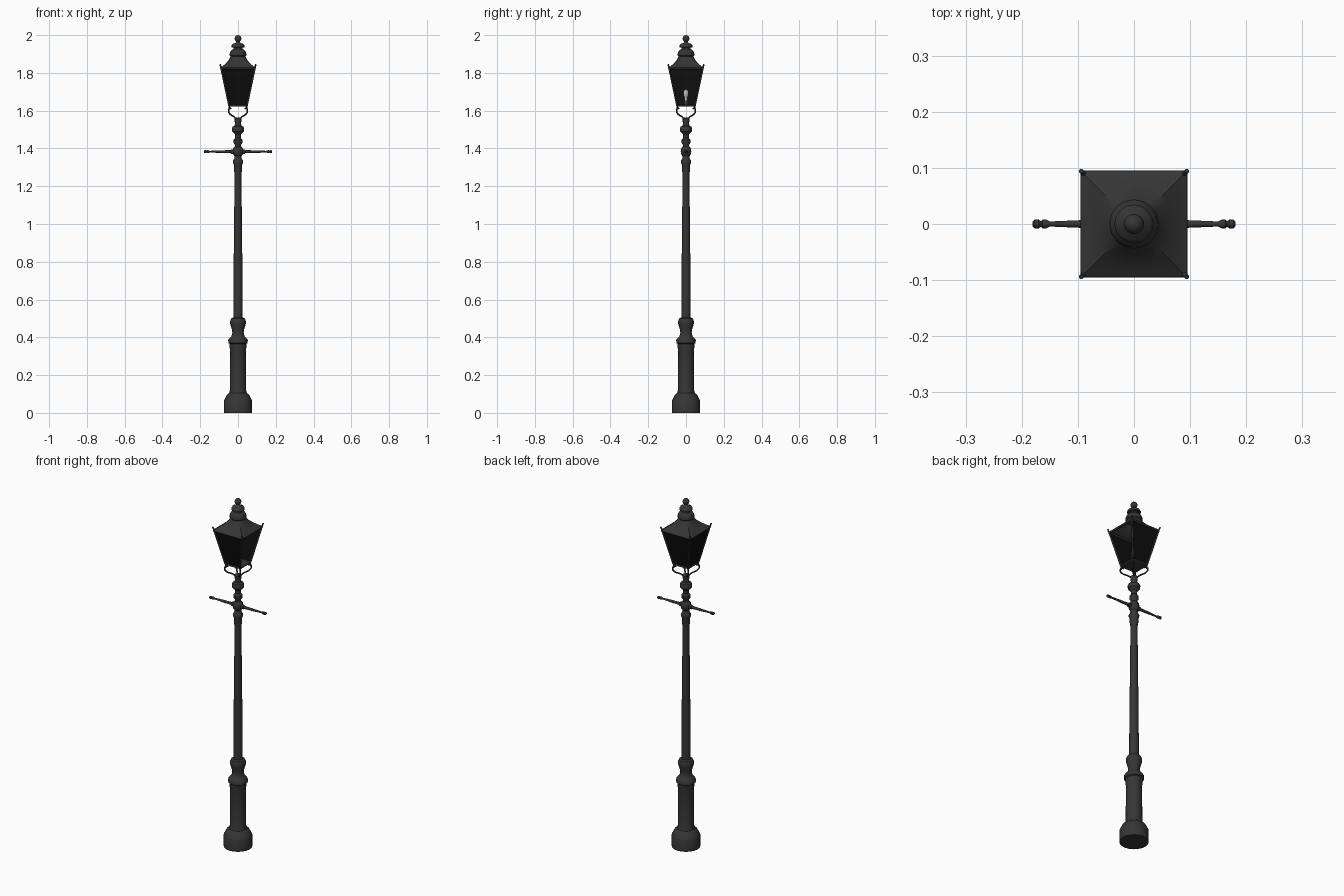
import bpy, math
from mathutils import Vector

if "Cube" in bpy.data.objects:
    bpy.data.objects.remove(bpy.data.objects["Cube"])


def material(name, r, g, b):
    m = bpy.data.materials.new(name)
    m.diffuse_color = (r, g, b, 1)
    m.use_nodes = True
    m.node_tree.nodes["Principled BSDF"].inputs["Base Color"].default_value = m.diffuse_color
    return m


IRON = material("dark iron", 0.036, 0.036, 0.036)
BLACK = material("black pane", 0.004, 0.004, 0.004)
BULB = material("pale bulb", 0.5, 0.5, 0.48)


def make(name, verts, faces, mat, angle=35):
    me = bpy.data.meshes.new(name)
    me.from_pydata([tuple(v) for v in verts], [], faces)
    me.materials.append(mat)
    ob = bpy.data.objects.new(name, me)
    bpy.context.collection.objects.link(ob)
    bpy.ops.object.select_all(action='DESELECT')
    ob.select_set(True)
    bpy.context.view_layer.objects.active = ob
    bpy.ops.object.shade_smooth_by_angle(angle=math.radians(angle))
    return ob


def loft(name, rings, mat, caps=True, angle=35):
    """Skin a list of equally long vertex rings."""
    n = len(rings[0])
    verts = [v for r in rings for v in r]
    faces = [(k * n + i, k * n + (i + 1) % n, (k + 1) * n + (i + 1) % n, (k + 1) * n + i)
             for k in range(len(rings) - 1) for i in range(n)]
    if caps:
        faces += [tuple(reversed(range(n))), tuple(range(len(verts) - n, len(verts)))]
    return make(name, verts, faces, mat, angle)


def lathe(name, profile, mat=IRON, n=16, axis='Z'):
    """Revolve (radius, position) pairs around z or x."""
    rings = []
    for r, h in profile:
        ring = [(r * math.cos(2 * math.pi * i / n), r * math.sin(2 * math.pi * i / n)) for i in range(n)]
        rings.append([(a, b, h) if axis == 'Z' else (h, a, b) for a, b in ring])
    return loft(name, rings, mat)


def ball(r, z, steps=8):
    return [(max(r * math.sin(math.pi * i / steps), 0.0005), z - r * math.cos(math.pi * i / steps))
            for i in range(steps + 1)]


def tube(name, pts, radius, smooth=False):
    """Round bar along a path."""
    cu = bpy.data.curves.new(name, 'CURVE')
    cu.dimensions = '3D'
    cu.bevel_depth = radius
    cu.bevel_resolution = 2
    cu.use_fill_caps = True
    cu.resolution_u = 5
    if smooth:
        sp = cu.splines.new('BEZIER')
        sp.bezier_points.add(len(pts) - 1)
        for bp, p in zip(sp.bezier_points, pts):
            bp.co = p
            bp.handle_left_type = bp.handle_right_type = 'AUTO'
    else:
        sp = cu.splines.new('POLY')
        sp.points.add(len(pts) - 1)
        for bp, p in zip(sp.points, pts):
            bp.co = (*p, 1)
    cu.materials.append(IRON)
    ob = bpy.data.objects.new(name, cu)
    bpy.context.collection.objects.link(ob)
    return ob


# Pedestal and its moulded neck
lathe("pedestal", [(.075, 0), (.075, .065), (.07, .075), (.06, .095), (.047, .105), (.043, .12),
                   (.041, .33), (.044, .345), (.045, .365), (.051, .37), (.052, .385), (.046, .395),
                   (.035, .405), (.03, .425), (.032, .44), (.041, .47), (.042, .485), (.036, .5), (.025, .505)], n=20)
# Tapered shaft
lathe("shaft", [(.025, .5), (.024, .7), (.018, 1.27), (.018, 1.3)])
# Collars at the top of the shaft
lathe("upper_collars", [(.019, 1.27), (.022, 1.29), (.022, 1.315), (.027, 1.325), (.027, 1.335), (.02, 1.345),
                        (.019, 1.36), (.026, 1.37), (.028, 1.385), (.026, 1.4), (.017, 1.41),
                        (.017, 1.42), (.024, 1.43), (.024, 1.445), (.015, 1.455), (.017, 1.475),
                        (.031, 1.49), (.033, 1.505), (.028, 1.515), (.018, 1.52), (.016, 1.535),
                        (.019, 1.545), (.019, 1.56), (.012, 1.563)])
# Ladder rest crossbar, mirrored profile along x
half = [(.012, .028), (.012, .036), (.008, .04), (.007, .09), (.0045, .15), (.008, .157), (.008, .163),
        (.005, .166), (.008, .17), (.008, .177), (.004, .181)]
lathe("ladder_rest", [(r, -x) for r, x in reversed(half)] + half, n=12, axis='X')
for ob in [bpy.data.objects["ladder_rest"]]:
    ob.location.z = 1.383

# Lantern frame dimensions
ZB, ZT, HB, HT = 1.627, 1.825, .047, .089
corners = [(1, -1), (1, 1), (-1, 1), (-1, -1)]


def square(h, z):
    return [Vector((a * h, b * h, z)) for a, b in corners]


bottom, top = square(HB, ZB), square(HT, ZT)
for i, (a, b) in enumerate(corners):
    j = (i + 1) % 4
    # Scrolled bracket carrying each corner
    tube("bracket", [(a * x, b * x, z) for x, z in
                     [(.008, 1.553), (.022, 1.568), (.043, 1.583), (.05, 1.6), (.045, 1.614),
                      (.037, 1.611)]], .0042, True)
    tube("bracket_foot", [(a * .046, b * .046, 1.605), (a * .046, b * .046, ZB)], .004)
    # Corner posts and rails
    tube("corner_post", [bottom[i], top[i]], .0048)
    tube("bottom_rail", [bottom[i], bottom[j]], .005)
    tube("top_rail", [top[i], top[j]], .006)
    # Curved horn at each roof corner
    tube("corner_horn", [(a * .086, b * .086, 1.823), (a * .091, b * .091, 1.832),
                         (a * .0945, b * .0945, 1.845)], .0042, True)
    # Dark panes on three sides, the right side is open
    if i != 0:
        make("pane", [bottom[i], bottom[j], top[j], top[i]], [(0, 1, 2, 3)], BLACK)

# Lantern floor
loft("lantern_floor", [square(HB, ZB - .004), square(HB, ZB + .003)], IRON)


# Roof: square eaves flowing into a round neck
def roof_ring(h, z, roundness, n=32):
    pts = []
    for i in range(n):
        t = 2 * math.pi * i / n
        c, s = math.cos(t), math.sin(t)
        k = (1 - roundness) / max(abs(c), abs(s)) + roundness
        pts.append((h * k * c, h * k * s, z))
    return pts


loft("roof", [roof_ring(*p) for p in [(.093, 1.82, 0), (.093, 1.829, 0), (.077, 1.839, .02),
                                      (.06, 1.855, .2), (.046, 1.873, .6), (.038, 1.89, 1)]], IRON, False, 40)
# Vented chimney and finial
lathe("chimney", [(.038, 1.885), (.044, 1.892), (.044, 1.902), (.04, 1.913), (.034, 1.922), (.025, 1.926),
                  (.025, 1.934), (.035, 1.936), (.035, 1.944), (.029, 1.953), (.014, 1.959), (.008, 1.968)])
lathe("finial_ball", ball(.018, 1.982), n=16)

# Lamp holder and bulb
lathe("lamp_holder", [(.011, ZB), (.011, 1.65), (.008, 1.655)], n=12)
lathe("bulb", [(.008, 1.652), (.008, 1.668), (.012, 1.678), (.014, 1.69), (.012, 1.703), (.006, 1.711), (.001, 1.713)],
      BULB, n=12)
